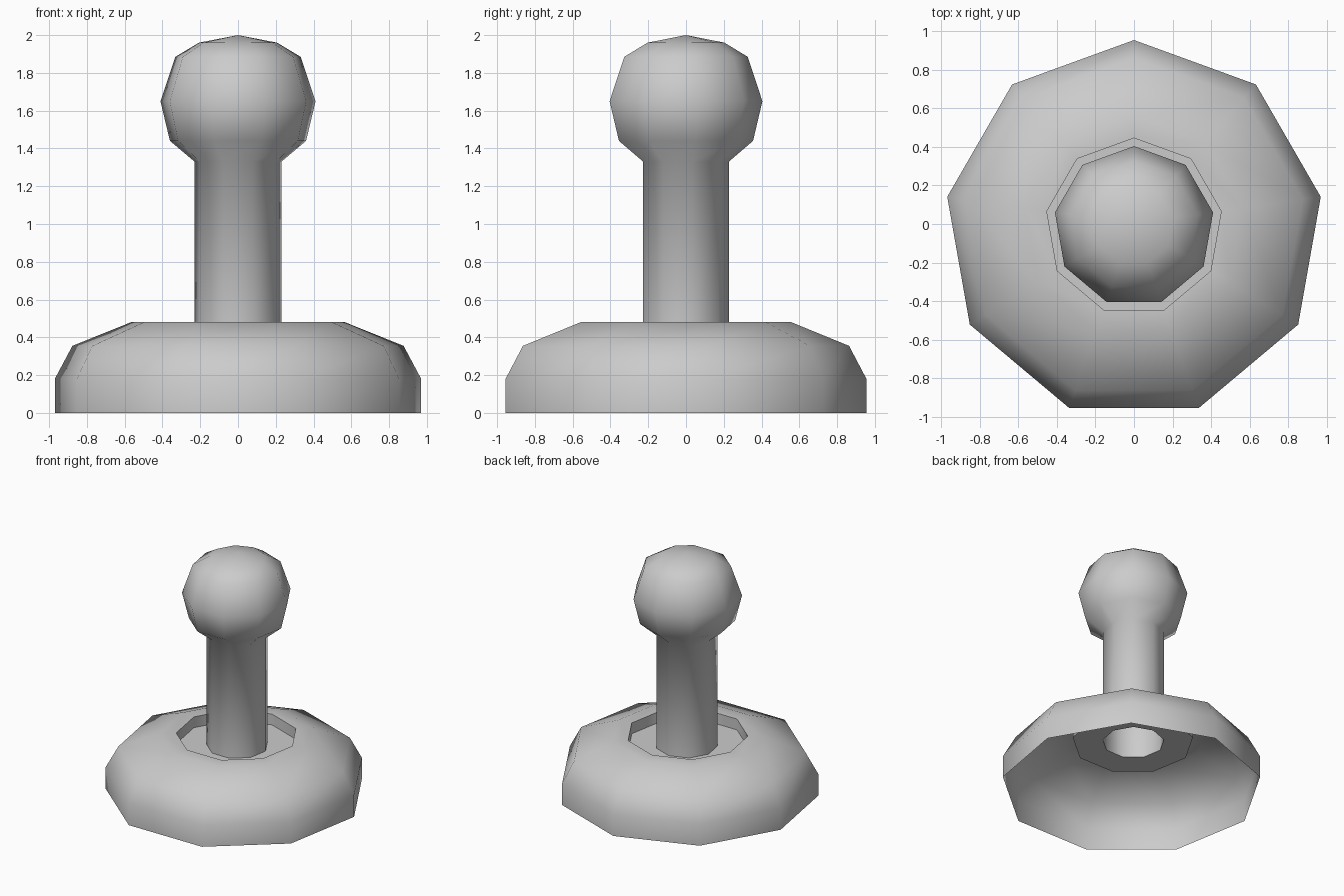
import bpy, bmesh, math

if "Cube" in bpy.data.objects:
    bpy.data.objects.remove(bpy.data.objects["Cube"])

SIDES = 9
# Profile as (radius, height): open base shell, recess, stem, ball
PROFILE = [
    (0.985, 0.0), (0.985, 0.18), (0.89, 0.355), (0.575, 0.48),   # base shell
    (0.46, 0.48), (0.46, 0.39),                                  # recess wall
    (0.2335, 0.39), (0.2335, 1.33),                              # stem
    (0.366, 1.44), (0.417, 1.65), (0.337, 1.885), (0.21, 1.96),  # ball
]
TOP = 2.0

grey = bpy.data.materials.new("plain grey")
grey.diffuse_color = (0.6, 0.6, 0.6, 1)
grey.use_nodes = True
grey.node_tree.nodes["Principled BSDF"].inputs["Base Color"].default_value = grey.diffuse_color

bm = bmesh.new()


def ring(radius, z):
    """Nine-sided ring with a corner at the back, centred on its own bounds."""
    shift = -radius * (1 - math.cos(math.pi / SIDES)) / 2
    verts = []
    for i in range(SIDES):
        a = math.pi / 2 + math.tau * i / SIDES
        verts.append(bm.verts.new((radius * math.cos(a), radius * math.sin(a) + shift, z)))
    return verts


rings = [ring(r, z) for r, z in PROFILE]

# Walls between neighbouring rings
for low, high in zip(rings, rings[1:]):
    for i in range(SIDES):
        j = (i + 1) % SIDES
        bm.faces.new((low[i], low[j], high[j], high[i]))

# Pointed cap of the ball
tip = bm.verts.new((0, 0, TOP))
for i in range(SIDES):
    bm.faces.new((rings[-1][i], rings[-1][(i + 1) % SIDES], tip))

mesh = bpy.data.meshes.new("pawn_shaped_stand")
bm.to_mesh(mesh)
bm.free()
mesh.materials.append(grey)

# Smooth body with sharp recess edges
obj = bpy.data.objects.new("pawn_shaped_stand", mesh)
bpy.context.collection.objects.link(obj)
bpy.context.view_layer.objects.active = obj
obj.select_set(True)
bpy.ops.object.shade_smooth_by_angle(angle=math.radians(65))
